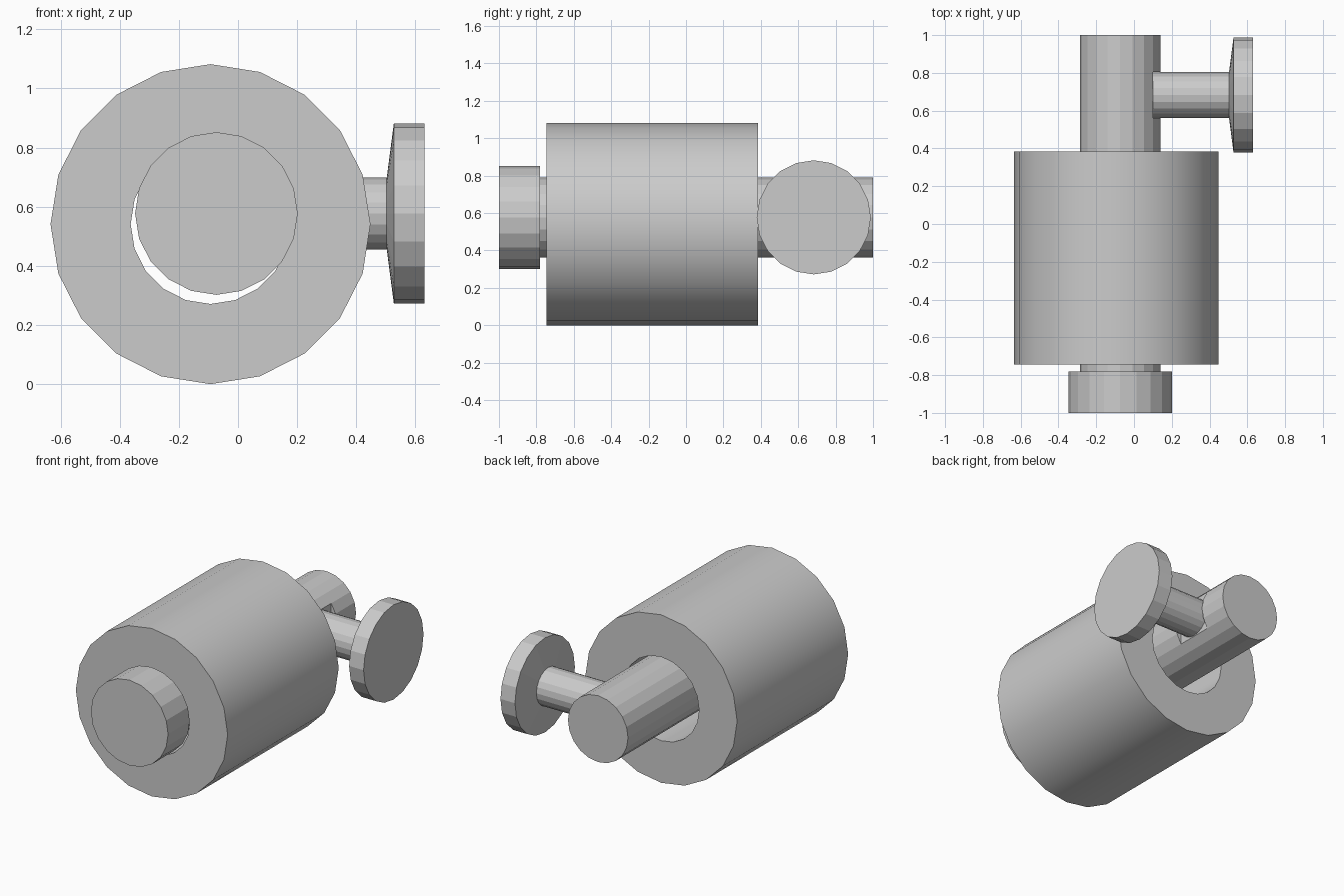
import bpy, bmesh
from math import cos, sin, tau

if "Cube" in bpy.data.objects:
    bpy.data.objects.remove(bpy.data.objects["Cube"])

SIDES = 20


def lathe(name, axis, centre, profile, closed=False):
    """Spin (radius, position) pairs round the x or y axis; closed makes a tube."""
    bm = bmesh.new()
    rings = []
    for r, t in profile:
        ring = []
        for i in range(SIDES):
            a, b = r * cos(tau * i / SIDES), r * sin(tau * i / SIDES)
            if axis == 'Y':
                co = (centre[0] + a, t, centre[1] + b)
            else:
                co = (t, centre[0] + a, centre[1] + b)
            ring.append(bm.verts.new(co))
        rings.append(ring)
    pairs = list(zip(rings, rings[1:]))
    if closed:
        pairs.append((rings[-1], rings[0]))
    else:
        bm.faces.new(rings[0])
        bm.faces.new(rings[-1])
    for p, q in pairs:
        for i in range(SIDES):
            j = (i + 1) % SIDES
            bm.faces.new((p[i], p[j], q[j], q[i]))
    bmesh.ops.recalc_face_normals(bm, faces=bm.faces[:])
    mesh = bpy.data.meshes.new(name)
    bm.to_mesh(mesh)
    bm.free()
    obj = bpy.data.objects.new(name, mesh)
    bpy.context.collection.objects.link(obj)
    return obj


# Hollow paper roll, smooth round the sides
roll = lathe("paper_roll", 'Y', (-0.093, 0.541),
             [(0.541, -0.745), (0.541, 0.385), (0.27, 0.385), (0.27, -0.745)], closed=True)
bpy.context.view_layer.objects.active = roll
roll.select_set(True)
bpy.ops.object.shade_smooth_by_angle(angle=0.6)
roll.select_set(False)

# Holder rod with its wider end cap
rod = lathe("holder_rod", 'Y', (-0.073, 0.577),
            [(0.275, -1.0), (0.275, -0.78), (0.214, -0.78), (0.214, 1.0)])

# Shallow notch in the rod where the arm joins
bpy.ops.mesh.primitive_cube_add(size=1, location=(0.2, 0.683, 0.577))
cutter = bpy.context.object
cutter.name = "notch_cutter"
cutter.scale = (0.2, 0.246, 0.252)
cutter.hide_render = True
cutter.hide_set(True)
notch = rod.modifiers.new("notch", 'BOOLEAN')
notch.operation = 'DIFFERENCE'
notch.object = cutter

# Wall arm flaring into the mounting plate
lathe("wall_arm_and_plate", 'X', (0.683, 0.577),
      [(0.121, 0.095), (0.121, 0.503), (0.305, 0.527), (0.305, 0.63)])
